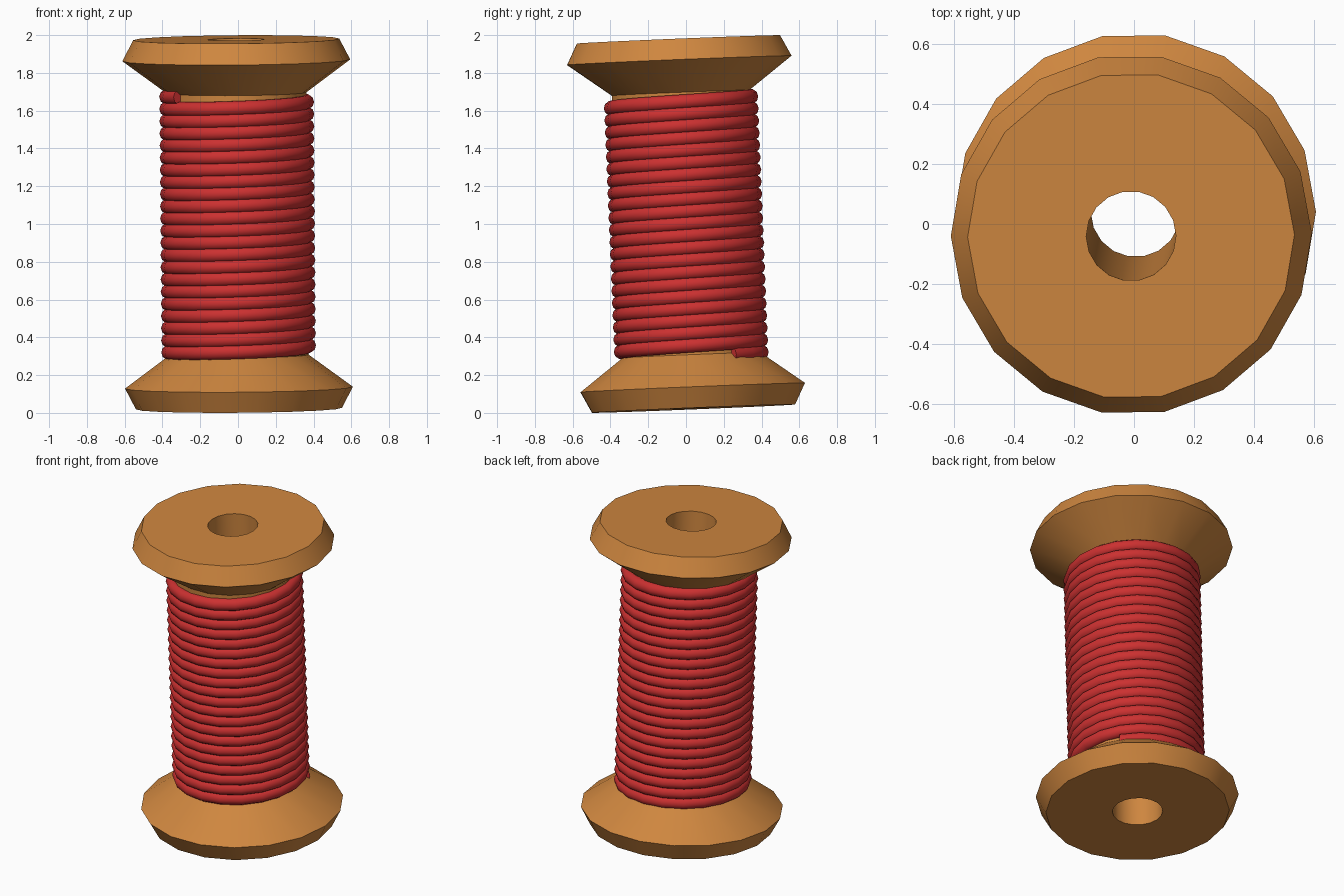
import bpy, bmesh
from math import sin, cos, pi, radians
from mathutils import Matrix

if "Cube" in bpy.data.objects:
    bpy.data.objects.remove(bpy.data.objects["Cube"])

SIDES = 18
# The whole reel leans slightly
LEAN = (Matrix.Translation((-0.002, 0, 1.0)) @ Matrix.Rotation(0.041, 4, 'X')
        @ Matrix.Rotation(-0.008, 4, 'Y') @ Matrix.Rotation(radians(0.5), 4, 'Z'))


def material(name, color):
    mat = bpy.data.materials.new(name)
    mat.diffuse_color = color
    mat.use_nodes = True
    mat.node_tree.nodes["Principled BSDF"].inputs["Base Color"].default_value = mat.diffuse_color
    return mat


def grid_object(name, rings, closed, mat, angle):
    """Skin a list of point rings into a tube; closed joins last ring to first."""
    bm = bmesh.new()
    rows = [[bm.verts.new(p) for p in ring] for ring in rings]
    n = len(rows[0])
    pairs = list(zip(rows, rows[1:])) + ([(rows[-1], rows[0])] if closed else [])
    for a, b in pairs:
        for i in range(n):
            j = (i + 1) % n
            bm.faces.new((a[i], a[j], b[j], b[i]))
    if not closed:
        bm.faces.new(rows[0])
        bm.faces.new(rows[-1])
    bmesh.ops.recalc_face_normals(bm, faces=bm.faces)
    mesh = bpy.data.meshes.new(name)
    bm.to_mesh(mesh)
    bm.free()
    mesh.materials.append(mat)
    obj = bpy.data.objects.new(name, mesh)
    bpy.context.collection.objects.link(obj)
    obj.matrix_world = LEAN
    bpy.ops.object.select_all(action='DESELECT')
    obj.select_set(True)
    bpy.context.view_layer.objects.active = obj
    bpy.ops.object.shade_smooth_by_angle(angle=radians(angle))
    return obj


wood = material("wood", (0.62, 0.24, 0.05, 1))
red = material("red_thread", (0.6, 0.03, 0.03, 1))

# Wooden spool: half profile (radius, height) mirrored, with a through hole
half = [(0.15, 0.978), (0.546, 0.978), (0.603, 0.867), (0.37, 0.695)]
profile = half + [(r, -z) for r, z in reversed(half)]
rings = [[(r * cos(2 * pi * i / SIDES), r * sin(2 * pi * i / SIDES), z)
          for i in range(SIDES)] for r, z in profile]
grid_object("wooden_spool", rings, True, wood, 30)

# Thread: one right-handed helix of round cord wound over the core
STEPS, CORD_SIDES = 20, 10
COIL_R, CORD_R, PITCH = 0.37, 0.04, 0.0645
END_Z, END_ANGLE, TURNS = 0.683, radians(215), 21.5
count = int(TURNS * STEPS)
rings = []
for k in range(count + 1):
    back = count - k
    a = END_ANGLE - 2 * pi * back / STEPS
    z = END_Z - PITCH * back / STEPS
    ring = []
    for i in range(CORD_SIDES):
        t = 2 * pi * i / CORD_SIDES
        r = COIL_R + CORD_R * cos(t)
        ring.append((r * cos(a), r * sin(a), z + CORD_R * sin(t)))
    rings.append(ring)
grid_object("thread", rings, False, red, 50)
